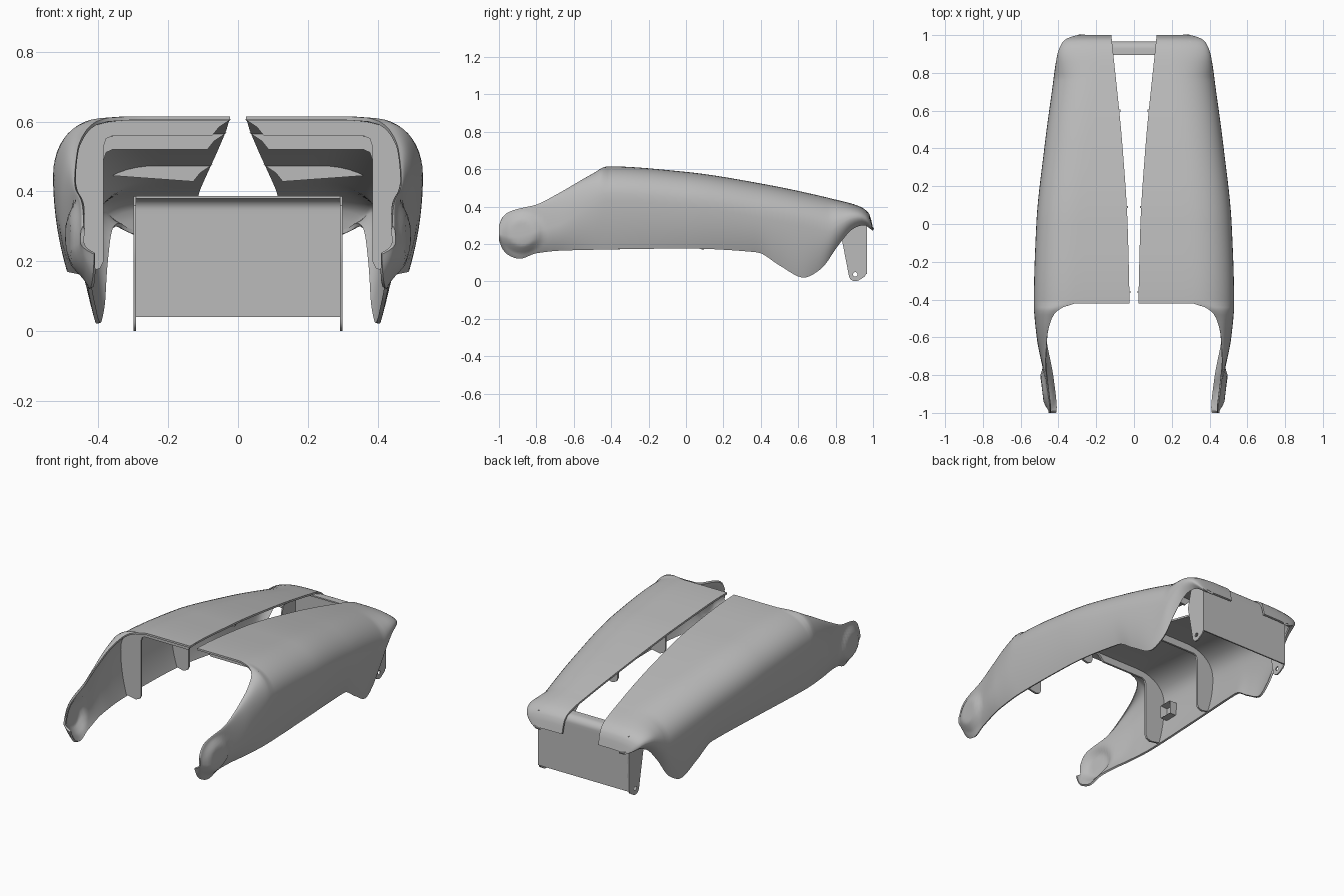
import bpy, bmesh, math

if "Cube" in bpy.data.objects:
    bpy.data.objects.remove(bpy.data.objects["Cube"])

grey = bpy.data.materials.new("plain grey")
grey.use_nodes = True
grey.diffuse_color = (0.5, 0.5, 0.5, 1)
grey.node_tree.nodes["Principled BSDF"].inputs["Base Color"].default_value = grey.diffuse_color


def curve(*keys):
    """Smooth curve through (y, value) keys, without overshoot."""
    slopes = [(b[1] - a[1]) / (b[0] - a[0]) for a, b in zip(keys, keys[1:])]
    tangents = [slopes[0]]
    for a, b in zip(slopes, slopes[1:]):
        tangents.append(2 * a * b / (a + b) if a * b > 0 else 0)
    tangents.append(slopes[-1])

    def value(y):
        i = 0
        while i < len(slopes) - 1 and y > keys[i + 1][0]:
            i += 1
        h = keys[i + 1][0] - keys[i][0]
        t = min(max((y - keys[i][0]) / h, 0), 1)
        s = 1 - t
        return (keys[i][1] * s * s * (1 + 2 * t) + keys[i + 1][1] * t * t * (3 - 2 * t)
                + h * s * t * (tangents[i] * s - tangents[i + 1] * t))
    return value


# Shell outlines along the length
top = curve((-1, .3), (-.98, .345), (-.95, .37), (-.9, .387), (-.8, .41), (-.7, .46),
            (-.5, .575), (-.42, .615), (0, .585), (.4, .523), (.8, .437), (.93, .4),
            (.98, .36), (1, .285))
bottom = curve((-1, .22), (-.98, .17), (-.95, .14), (-.89, .12), (-.8, .15), (-.65, .165),
               (0, .175), (.38, .155), (.5, .085), (.63, .02), (.72, .065), (.82, .2),
               (.9, .285), (.95, .3), (1, .27))
width = curve((-1, .452), (-.8, .477), (-.6, .515), (-.42, .53), (0, .517), (.4, .475),
              (.7, .435), (.9, .405), (.96, .38), (.985, .35), (1, .3))
inner = curve((-.42, .023), (0, .034), (.4, .06), (1, .12))
rim = curve((-1, .442), (-.75, .468), (-.6, .46), (-.5, .435), (-.45, .395), (-.42, .31))

WALL, CORNER, FLAT = 16, 12, 6


def section(y):
    """Half cross-section from the lower edge, up the side, to the inner edge."""
    zt, zb, w = top(y), bottom(y), width(y)
    end = rim(y) if y < -.42 else w - min(.22, .75 * (w - inner(y)))
    zc = zt - min(.17, .55 * (zt - zb))
    pts = []
    for i in range(WALL):
        t = i / WALL
        pts.append((w - .04 * (1 - t) ** 2, zb + (zc - zb) * t))
    for i in range(CORNER + 1):
        a = math.pi / 2 * i / CORNER
        pts.append((end + (w - end) * math.cos(a) ** .9, zc + (zt - zc) * math.sin(a) ** .9))
    if y >= -.42:
        pts += [(end + (inner(y) - end) * i / FLAT, zt) for i in range(1, FLAT + 1)]
    return pts


def dish(y, z):
    """Raised round boss near the tip of each arm."""
    r = math.hypot(y + .875, z - .26)
    return .02 * min(max((.112 - r) / .04, 0), 1)


def finish(name, bm, mirror=True, thickness=0, recalc=False):
    if recalc:
        bmesh.ops.recalc_face_normals(bm, faces=bm.faces[:])
    mesh = bpy.data.meshes.new(name)
    bm.to_mesh(mesh)
    bm.free()
    obj = bpy.data.objects.new(name, mesh)
    bpy.context.collection.objects.link(obj)
    mesh.materials.append(grey)
    bpy.ops.object.select_all(action='DESELECT')
    obj.select_set(True)
    bpy.context.view_layer.objects.active = obj
    if thickness:
        obj.modifiers.new("Thickness", 'SOLIDIFY').thickness = thickness
    if mirror:
        obj.modifiers.new("Mirror", 'MIRROR')
    for mod in list(obj.modifiers):
        bpy.ops.object.modifier_apply(modifier=mod.name)
    bpy.ops.object.shade_smooth_by_angle(angle=math.radians(35))
    return obj


def plate(name, outline, axis, at, depth, mirror=True):
    """Flat plate: outline in the plane across the axis, extruded along it."""
    bm = bmesh.new()
    place = (lambda a, b: (at, a, b)) if axis == 'x' else (lambda a, b: (a, at, b))
    face = bm.faces.new([bm.verts.new(place(a, b)) for a, b in outline])
    new = bmesh.ops.extrude_face_region(bm, geom=[face])["geom"]
    move = (depth, 0, 0) if axis == 'x' else (0, depth, 0)
    bmesh.ops.translate(bm, vec=move, verts=[v for v in new if isinstance(v, bmesh.types.BMVert)])
    return finish(name, bm, mirror, recalc=True)


# Side shells
bm = bmesh.new()
stations = sorted([round(-1 + .02 * i, 3) for i in range(101)] + [-.995, -.99, .97, .99, .995])
rows = [[bm.verts.new((x + dish(y, z), y, z)) for x, z in section(y)] for y in stations]
for a, b in zip(rows, rows[1:]):
    for j in range(min(len(a), len(b)) - 1):
        bm.faces.new((a[j], b[j], b[j + 1], a[j + 1]))
finish("side_shells", bm, thickness=.011)


# Ribs inside the shells
def rib(name, y, leg):
    zt = top(y)
    beam = zt - .055
    low = .17 if leg else beam
    pts = [(x - .006, z - .006) for x, z in section(y) if z > low + .01]
    pts += [(inner(y) + .03, zt - .03), (inner(y) + .05, beam)]
    if leg:
        pts += [(.36, beam), (.378, beam - .008), (.385, beam - .03), (.385, .2),
                (.395, low + .01), (.42, low)]
    plate(name, pts, 'y', y - .006, .012)


rib("front_ribs", -.36, True)
rib("middle_ribs", .09, True)
rib("rear_ribs", .6, False)

# Small open sockets on the inner walls
bm = bmesh.new()
bmesh.ops.create_cube(bm, size=1)
for v in bm.verts:
    v.co = (.49 + v.co.x * .05, -.28 + v.co.y * .08, .36 + v.co.z * .08)
mouth = min(bm.faces, key=lambda f: f.calc_center_median().x)
bmesh.ops.inset_region(bm, faces=[mouth], thickness=.012)
bmesh.ops.translate(bm, vec=(.04, 0, 0), verts=mouth.verts)
finish("wall_sockets", bm)

# Rear panel with a rounded top
bm = bmesh.new()
profile = [(.967, .04), (.967, .33)]
profile += [(.927 + .04 * math.cos(a), .347 + .04 * math.sin(a))
            for a in [math.pi / 16 * i for i in range(9)]] + [(.895, .387)]
sides = [[bm.verts.new((x, y, z)) for y, z in profile] for x in (-.3, .3)]
for j in range(len(profile) - 1):
    bm.faces.new((sides[0][j], sides[0][j + 1], sides[1][j + 1], sides[1][j]))
finish("rear_panel", bm, mirror=False, thickness=.008, recalc=True)

# Tabs beside the panel, each with a pin hole
tab = [(.967, .37), (.967, .05), (.955, .025)]
tab += [(.905 + .035 * math.cos(a), .035 + .035 * math.sin(a))
        for a in [-math.pi / 3 - math.pi / 9 * i for i in range(7)]]
tab += [(.84, .19), (.83, .24), (.86, .36), (.895, .385), (.94, .385)]
tabs = plate("rear_tabs", tab, 'x', .292, .008)
bpy.ops.mesh.primitive_cylinder_add(vertices=20, radius=.012, depth=2, location=(0, .905, .037),
                                    rotation=(0, math.pi / 2, 0))
cutter = bpy.context.object
cutter.name = "pin_hole_cutter"
cutter.hide_render = True
cutter.hide_set(True)
hole = tabs.modifiers.new("Pin hole", 'BOOLEAN')
hole.object = cutter
hole.solver = 'EXACT'
